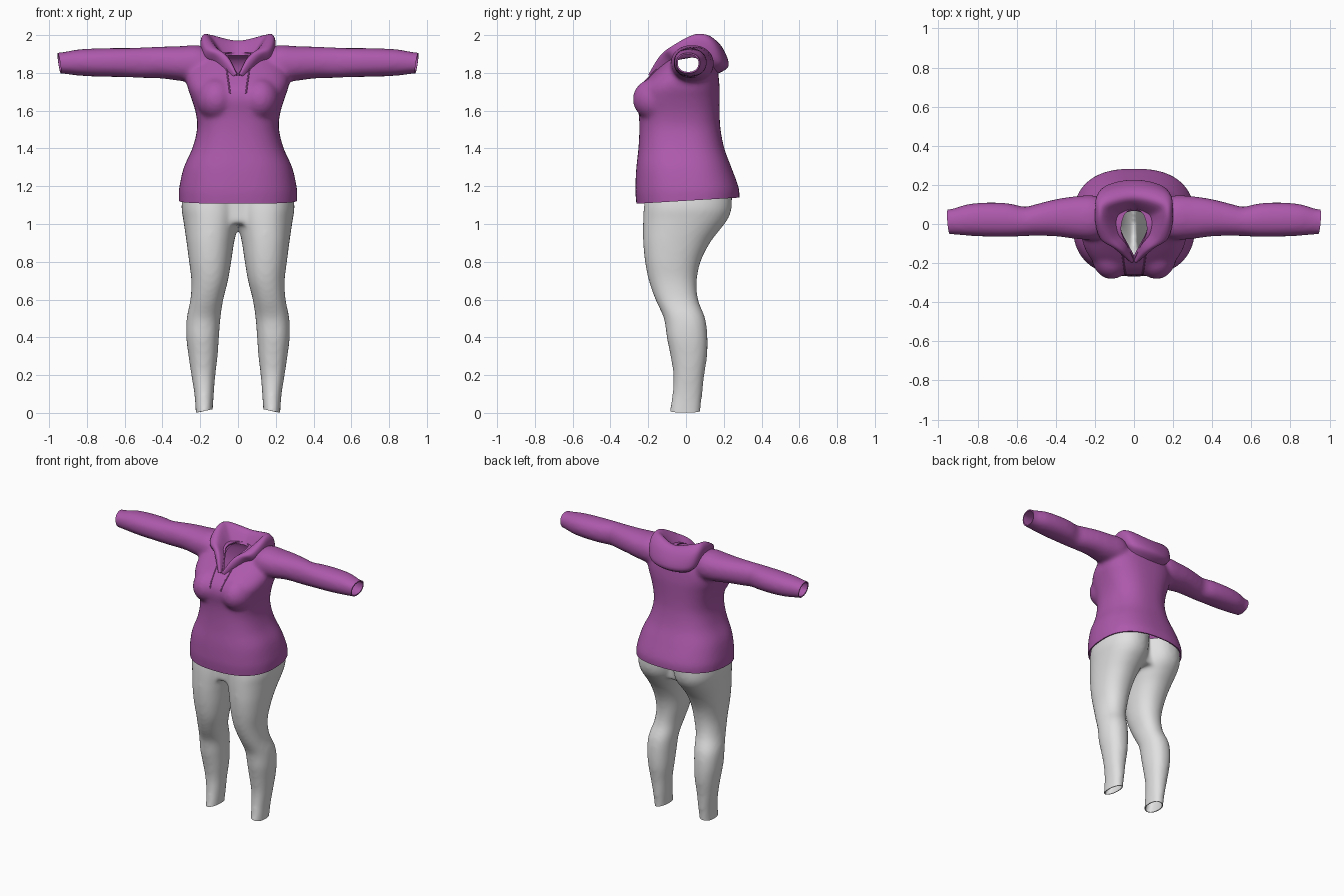
import bpy, bmesh
from math import sin, cos, pi, sqrt
from mathutils import Vector, Matrix
from mathutils.bvhtree import BVHTree

cube = bpy.data.objects.get("Cube")
if cube:
    bpy.data.objects.remove(cube, do_unlink=True)


def material(name, rgb):
    m = bpy.data.materials.new(name)
    m.use_nodes = True
    m.diffuse_color = (*rgb, 1)
    m.node_tree.nodes["Principled BSDF"].inputs["Base Color"].default_value = (*rgb, 1)
    return m


PURPLE = material("purple fabric", (0.42, 0.10, 0.41))
PALE = material("pale grey fabric", (0.75, 0.75, 0.75))


def spline(rows, steps):
    """Smooth curve through rows of numbers."""
    out = []
    for i in range(len(rows) - 1):
        p0, p1 = rows[max(i - 1, 0)], rows[i]
        p2, p3 = rows[i + 1], rows[min(i + 2, len(rows) - 1)]
        for s in range(steps):
            t = s / steps
            out.append(tuple(
                b + 0.5 * t * (c - a + t * (2 * a - 5 * b + 4 * c - d + t * (3 * (b - c) + d - a)))
                for a, b, c, d in zip(p0, p1, p2, p3)))
    return out + [tuple(rows[-1])]


def loft(bm, rows, axis="z", side=1, power=2.2, sides=40):
    """Closed tube; each row is position, then low and high limits of both cross axes."""
    rings = []
    for t, a0, a1, b0, b1 in spline(rows, 4):
        ring = []
        for k in range(sides):
            c, s = cos(2 * pi * k / sides), sin(2 * pi * k / sides)
            u = (a0 + a1) / 2 + (a1 - a0) / 2 * abs(c) ** (2 / power) * (1 if c > 0 else -1)
            v = (b0 + b1) / 2 + (b1 - b0) / 2 * abs(s) ** (2 / power) * (1 if s > 0 else -1)
            co = (u * side, v, t) if axis == "z" else (t * side, u, v)
            ring.append(bm.verts.new(co))
        rings.append(ring)
    for r, q in zip(rings, rings[1:]):
        for k in range(sides):
            j = (k + 1) % sides
            bm.faces.new((r[k], r[j], q[j], q[k]))
    bm.faces.new(rings[0])
    bm.faces.new(rings[-1])


def add_object(name, bm, mat):
    me = bpy.data.meshes.new(name)
    bm.to_mesh(me)
    bm.free()
    ob = bpy.data.objects.new(name, me)
    bpy.context.collection.objects.link(ob)
    me.materials.append(mat)
    return ob


def bake(ob, mat):
    """Apply all modifiers and shade smooth."""
    bpy.context.view_layer.update()
    dg = bpy.context.evaluated_depsgraph_get()
    me = bpy.data.meshes.new_from_object(ob.evaluated_get(dg))
    ob.modifiers.clear()
    ob.data = me
    me.materials.clear()
    me.materials.append(mat)
    me.shade_smooth()
    me.set_sharp_from_angle(angle=1.0)


def fuse(name, bm, mat):
    """Melt overlapping volumes into one soft skin."""
    bmesh.ops.recalc_face_normals(bm, faces=bm.faces[:])
    ob = add_object(name, bm, mat)
    m = ob.modifiers.new("skin", "REMESH")
    m.mode = "VOXEL"
    m.voxel_size = 0.012
    m = ob.modifiers.new("soften", "SMOOTH")
    m.factor = 0.5
    m.iterations = 12
    bake(ob, mat)
    return ob


def cut(bm, co, normal, side=0):
    """Open the skin with a plane, optionally on one side of the body only."""
    faces = [f for f in bm.faces if side == 0 or f.calc_center_median().x * side > 0]
    geom = set(faces)
    for f in faces:
        geom.update(f.verts)
        geom.update(f.edges)
    bmesh.ops.bisect_plane(bm, geom=list(geom), plane_co=co, plane_no=normal, clear_outer=True)


def thicken(ob, mat, thickness, offset):
    m = ob.modifiers.new("cloth", "SOLIDIFY")
    m.thickness = thickness
    m.offset = offset
    bake(ob, mat)


# Hoodie body and sleeves
bm = bmesh.new()
torso = [(1.04, .31, -.255, .275), (1.15, .314, -.267, .283), (1.2, .31, -.268, .277),
         (1.3, .287, -.263, .24), (1.4, .242, -.252, .203), (1.5, .217, -.247, .183),
         (1.58, .222, -.25, .178), (1.66, .245, -.262, .178), (1.72, .266, -.245, .178),
         (1.78, .27, -.192, .173), (1.84, .24, -.13, .163), (1.885, .19, -.08, .132),
         (1.908, .1, -.03, .08)]
loft(bm, [(z, -w, w, f, b) for z, w, f, b in torso], power=2.5, sides=56)
sleeve = [(.1, -.05, .11, 1.76, 1.9), (.2, -.08, .145, 1.75, 1.945), (.3, -.076, .142, 1.757, 1.942),
          (.4, -.063, .127, 1.77, 1.939), (.5, -.06, .102, 1.773, 1.935), (.56, -.062, .088, 1.776, 1.932),
          (.64, -.066, .106, 1.778, 1.932), (.75, -.065, .11, 1.78, 1.93), (.85, -.06, .102, 1.786, 1.924),
          (.94, -.053, .076, 1.797, 1.908), (1.02, -.053, .076, 1.797, 1.908)]
for side in (-1, 1):
    loft(bm, sleeve, "x", side)
    bmesh.ops.create_uvsphere(bm, u_segments=24, v_segments=16, radius=1, matrix=Matrix.Translation(
        (side * .115, -.155, 1.66)) @ Matrix.Diagonal((.105, .128, .115, 1)))
hoodie = fuse("hoodie_body", bm, PURPLE)

bm = bmesh.new()
bm.from_mesh(hoodie.data)
cut(bm, (0, 0, 1.123), (0, -.0 + .06, -1))
for side in (-1, 1):
    cut(bm, (side * .946, .01, 1.85), (side, -.08, -.15), side)


# Teardrop neck opening with a slit at the front
def in_neck(p):
    if p.z < 1.7 or not -.18 < p.y < .08:
        return False
    width = .5 * (p.y + .18) if p.y < -.04 else .07 * sqrt(max(0, 1 - ((p.y + .04) / .12) ** 2))
    return abs(p.x) < width


bmesh.ops.delete(bm, geom=[f for f in bm.faces if in_neck(f.calc_center_median())], context="FACES")
rim = [v for v in bm.verts if v.is_boundary and v.co.z > 1.7 and abs(v.co.x) < .2]
for _ in range(6):
    moved = {}
    for v in rim:
        near = [e.other_vert(v).co for e in v.link_edges if e.is_boundary]
        moved[v] = v.co * .5 + sum(near, Vector()) * (.5 / len(near))
    for v, co in moved.items():
        v.co = co
bm.normal_update()
skin = BVHTree.FromBMesh(bm)
bm.to_mesh(hoodie.data)
bm.free()
thicken(hoodie, PURPLE, .008, -1)

# Folded hood: each station runs from the neck edge, over the fold, to the outer edge
stations = [
    [(0, -.165, 1.775), (.008, -.195, 1.79), (.02, -.19, 1.785), (.03, -.175, 1.775), (.03, -.16, 1.77)],
    [(.035, -.1, 1.85), (.06, -.135, 1.885), (.1, -.122, 1.886), (.115, -.09, 1.855), (.11, -.07, 1.84)],
    [(.065, -.04, 1.87), (.12, -.065, 1.935), (.165, -.075, 1.93), (.175, -.055, 1.89), (.16, -.04, 1.87)],
    [(.075, .015, 1.88), (.155, .04, 1.99), (.19, .04, 1.985), (.195, .05, 1.92), (.17, .05, 1.88)],
    [(.06, .05, 1.89), (.135, .1, 1.995), (.17, .15, 1.96), (.16, .18, 1.86), (.13, .15, 1.82)],
]
back = [(0, .07, 1.89), (0, .13, 1.965), (0, .185, 1.94), (0, .223, 1.84), (0, .16, 1.795)]
mirrored = [[(-x, y, z) for x, y, z in s] for s in reversed(stations)]
flat = [sum(s, ()) for s in stations + [back] + mirrored]
bm = bmesh.new()
grid = []
for row in spline(flat, 8):
    points = [row[i:i + 3] for i in range(0, len(row), 3)]
    grid.append([bm.verts.new(p) for p in spline(points, 6)])
for r, q in zip(grid, grid[1:]):
    for k in range(len(r) - 1):
        bm.faces.new((r[k], r[k + 1], q[k + 1], q[k]))
hood = add_object("hood", bm, PURPLE)
thicken(hood, PURPLE, .006, 0)

# Drawstrings lying on the chest
for side, name in ((1, "left_drawstring"), (-1, "right_drawstring")):
    curve = bpy.data.curves.new(name, "CURVE")
    curve.dimensions = "3D"
    curve.bevel_depth = .004
    curve.bevel_resolution = 2
    curve.use_fill_caps = True
    path = []
    for i in range(13):
        x, z = side * (.066 - .002 * i), 1.865 - .0145 * i
        hit = skin.ray_cast(Vector((x, -1, z)), Vector((0, 1, 0)))[0]
        if hit:
            path.append((x, hit.y - .002, z))
    line = curve.splines.new("POLY")
    line.points.add(len(path) - 1)
    for p, co in zip(line.points, path):
        p.co = (*co, 1)
    curve.materials.append(PURPLE)
    bpy.context.collection.objects.link(bpy.data.objects.new(name, curve))

# Leggings: two legs around a shallower pelvis
leg = [(-.06, .135, .222, -.086, .076), (.01, .134, .224, -.086, .077), (.1, .128, .231, -.072, .087),
       (.2, .12, .247, -.067, .097), (.3, .108, .262, -.082, .112), (.4, .101, .274, -.102, .114),
       (.5, .093, .272, -.117, .102), (.6, .078, .252, -.162, .064), (.7, .053, .247, -.197, .057),
       (.8, .036, .259, -.217, .077), (.9, .021, .272, -.227, .127), (.97, .005, .282, -.228, .18),
       (1.03, -.01, .291, -.227, .224), (1.1, -.02, .299, -.222, .243), (1.25, -.03, .28, -.2, .24)]
bm = bmesh.new()
for side in (-1, 1):
    loft(bm, leg, side=side)
loft(bm, [(z, -.2, .2, -.19, .16) for z in (1.0, 1.1, 1.25)])
leggings = fuse("leggings", bm, PALE)
bm = bmesh.new()
bm.from_mesh(leggings.data)
cut(bm, (0, 0, 1.19), (0, 0, 1))
for side in (-1, 1):
    cut(bm, (side * .225, 0, .001), (side * -.2, 0, -1), side)
bm.to_mesh(leggings.data)
bm.free()
thicken(leggings, PALE, .006, -1)
